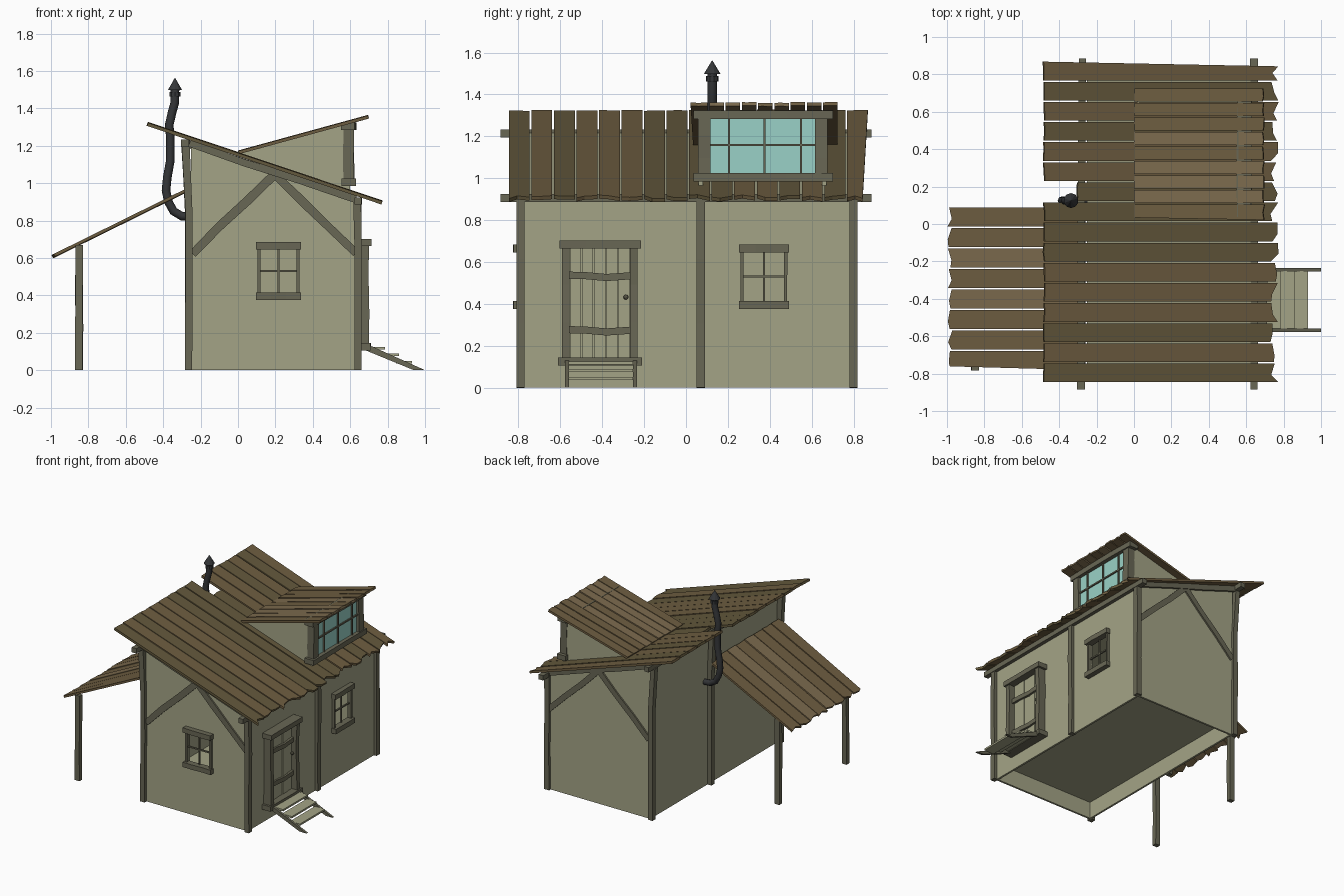
import bpy, bmesh, random
from mathutils import Vector as V

if "Cube" in bpy.data.objects:
    bpy.data.objects.remove(bpy.data.objects["Cube"])

random.seed(4)


def material(name, c):
    m = bpy.data.materials.new(name)
    m.diffuse_color = (*c, 1)
    m.use_nodes = True
    m.node_tree.nodes["Principled BSDF"].inputs["Base Color"].default_value = m.diffuse_color
    return m


PLASTER = material("plaster", (0.37, 0.37, 0.24))
TIMBER = material("timber", (0.14, 0.135, 0.09))
ROOF = [material("plank_dark", (0.125, 0.098, 0.045)), material("plank_mid", (0.155, 0.11, 0.052)),
        material("plank_light", (0.2, 0.145, 0.075))]
IRON = material("iron", (0.035, 0.037, 0.04))
GLASS = material("glass", (0.32, 0.64, 0.57))


def finish(bm, name, *mats):
    bmesh.ops.recalc_face_normals(bm, faces=bm.faces)
    me = bpy.data.meshes.new(name)
    bm.to_mesh(me)
    bm.free()
    for m in mats:
        me.materials.append(m)
    ob = bpy.data.objects.new(name, me)
    bpy.context.collection.objects.link(ob)
    return ob


def prism(bm, pts, d, mi=0):
    a = [bm.verts.new(V(p)) for p in pts]
    b = [bm.verts.new(V(p) + V(d)) for p in pts]
    n = len(a)
    faces = [bm.faces.new(a), bm.faces.new(b[::-1])]
    faces += [bm.faces.new((a[i], b[i], b[(i + 1) % n], a[(i + 1) % n])) for i in range(n)]
    for f in faces:
        f.material_index = mi


def box(bm, x0, x1, y0, y1, z0, z1):
    prism(bm, [(x0, y0, z0), (x1, y0, z0), (x1, y1, z0), (x0, y1, z0)], (0, 0, z1 - z0))


def beam(bm, path, w, h, up=(0, 1, 0), jit=0.004):
    """Slightly crooked timber through the path; h is measured along 'up'."""
    path = [V(p) for p in path]
    if len(path) == 2:
        path = [path[0].lerp(path[1], k / 3) for k in range(4)]
    t = (path[-1] - path[0]).normalized()
    side = t.cross(V(up)).normalized()
    n = side.cross(t)
    rings = []
    for p in path:
        c = p + side * random.uniform(-jit, jit)
        s = 1 + random.uniform(-1, 1) * jit * 20
        rings.append([bm.verts.new(c + side * w / 2 * i * s + n * h / 2 * j)
                      for i, j in ((-1, -1), (1, -1), (1, 1), (-1, 1))])
    for a, b in zip(rings, rings[1:]):
        for i in range(4):
            bm.faces.new((a[i], a[(i + 1) % 4], b[(i + 1) % 4], b[i]))
    bm.faces.new(rings[0])
    bm.faces.new(rings[-1])


def planks(name, a, b, ys, thick, rough, mats, short={}, taper={}):
    """Row of rough boards from a=(x,z) to b=(x,z), top face on that line."""
    bm = bmesh.new()
    o, e = V((a[0], 0, a[1])), V((b[0], 0, b[1]))
    n = V((-(e - o).z, 0, (e - o).x)).normalized()
    last = 0
    for i, (y0, y1) in enumerate(zip(ys, ys[1:])):
        s = short.get(i, 0)
        t0, t1 = taper.get(i, (0, 0))
        r = lambda k: random.uniform(-1, 1) * k
        g = 0.004
        uy = [(s + r(.003), y0 + g), (1 + r(rough), y0 + g + t0), (1 + r(rough), y0 * .6 + y1 * .4),
              (1 + r(rough), y1 - g + t1), (s + r(.003), y1 - g), (s + r(.003), (y0 + y1) / 2)]
        drop = n * random.uniform(0, .005)
        last = (last + random.randint(1, 2)) % len(mats) if len(mats) > 1 else 0
        prism(bm, [o.lerp(e, u) + V((0, y, 0)) - drop for u, y in uy], -n * thick, last)
    return finish(bm, name, *mats)


# plastered walls, hollow, with window openings
bm = bmesh.new()
prism(bm, [(-.25, -.785, 0), (.635, -.785, 0), (.635, -.785, .92), (-.25, -.785, 1.215)], (0, 1.585, 0))
walls = finish(bm, "walls", PLASTER)
bm = bmesh.new()
prism(bm, [(-.235, -.77, -.1), (.62, -.77, -.1), (.62, -.77, .90), (-.235, -.77, 1.19)], (0, 1.555, 0))
cutters = [finish(bm, "room_cutter")]
for dims in ((.12, .315, -.9, -.7, .41, .65), (.55, .75, .275, .475, .41, .65)):
    bm = bmesh.new()
    box(bm, *dims)
    cutters.append(finish(bm, "window_cutter"))
bpy.context.view_layer.objects.active = walls
for c in cutters:
    c.hide_render = True
    md = walls.modifiers.new("cut", 'BOOLEAN')
    md.operation, md.solver, md.object = 'DIFFERENCE', 'EXACT', c
    bpy.ops.object.modifier_apply(modifier=md.name)
    bpy.data.objects.remove(c)
bm = bmesh.new()
box(bm, -.24, .625, -.775, .79, .13, .15)
finish(bm, "floor", PLASTER)

# corner and middle posts, purlins, rafters, braces
bm = bmesh.new()
for y in (-.79, .07, .80):
    beam(bm, [(.64, y, 0), (.64, y, .92)], .04, .04)
    beam(bm, [(-.262, y, 0), (-.262, y, .5), (-.265, y, .85), (-.282, y, 1.2)], .04, .04)
finish(bm, "wall_posts", TIMBER)
bm = bmesh.new()
for x, z in ((-.28, 1.213), (.643, .905)):
    beam(bm, [(x, -.885, z), (x, .885, z)], .04, .038, (0, 0, 1))
for y in (-.79, .80):
    beam(bm, [(-.26, y, 1.21), (.63, y, .915)], .04, .035)
finish(bm, "purlins_and_rafters", TIMBER)
bm = bmesh.new()
for y in (-.785, .80):
    for x, z in ((-.245, .625), (.63, .625)):
        beam(bm, [(x, y, z), (.195, y, 1.045)], .045, .024)
finish(bm, "gable_braces", TIMBER)

# main roof and lean-to roof
n = 16
ys = [-.85 + 1.722 * i / n for i in range(n + 1)]
planks("main_roof", (-.478, 1.327), (.752, .915), ys, .018, .018, ROOF[:2],
       short={9: .145}, taper={15: (0, -.025)})
ys = [-.785 + .878 * i / 8 for i in range(9)]
planks("lean_to_roof", (-.265, .972), (-.983, .618), ys, -.016, .018, ROOF[1:], taper={0: (.02, 0)})
bm = bmesh.new()
for y in (-.765, .065):
    beam(bm, [(-.848, y, 0), (-.85, y, .668)], .04, .035)
finish(bm, "lean_to_posts", TIMBER)

# dormer: cheeks, frame, glazing, roof
bm = bmesh.new()
for y in (.06, .65):
    prism(bm, [(.02, y, 1.15), (.6, y, .965), (.6, y, 1.318), (.02, y, 1.162)], (0, .02, 0))
finish(bm, "dormer_cheeks", PLASTER)
bm = bmesh.new()
for y in (.087, .645):
    beam(bm, [(.592, y, .99), (.592, y, 1.31)], .055, .06)
for z in (1.005, 1.304):
    beam(bm, [(.59, .037, z), (.59, .702, z)], .08, .04, (0, 0, 1))
for y in (.205, .375, .55):
    box(bm, .595, .61, y - .005, y + .005, 1.02, 1.29)
box(bm, .595, .61, .11, .63, 1.153, 1.164)
finish(bm, "dormer_frame", TIMBER)
bm = bmesh.new()
box(bm, .585, .6, .1, .63, 1.01, 1.3)
finish(bm, "dormer_glass", GLASS)
ys = [.03 + .698 * i / 9 for i in range(10)]
planks("dormer_roof", (.0, 1.176), (.69, 1.365), ys, .017, .008, ROOF[1:], taper={0: (-.012, 0)})

# small windows: lintel, sill, jambs and glazing bars
def window(name, centre, along, out):
    bm = bmesh.new()
    c, a, o = V(centre), V(along), V(out)
    z = V((0, 0, 1))
    for dz in (.135, -.135):
        beam(bm, [c - a * .12 + z * dz + o * .008, c + a * .12 + z * dz + o * .008], .05, .038, z, .003)
    for s in (-1, 1):
        beam(bm, [c + a * s * .104 - z * .13, c + a * s * .104 + z * .13], .016, .032, o, .001)
    beam(bm, [c - z * .13 - o * .005, c + z * .13 - o * .005], .01, .012, o, 0)
    beam(bm, [c - a * .1 - o * .005, c + a * .1 - o * .005], .012, .01, z, 0)
    finish(bm, name, TIMBER)


window("front_window", (.216, -.79, .53), (1, 0, 0), (0, -1, 0))
window("side_window", (.64, .372, .53), (0, 1, 0), (1, 0, 0))

# door: frame, boards, ledges, knob
bm = bmesh.new()
for y in (-.575, -.25):
    beam(bm, [(.667, y, .13), (.667, y, .675)], .06, .036)
for z, e in ((.683, .005), (.125, .01)):
    beam(bm, [(.672, -.6 - e, z), (.672, -.22 + e, z)], .078, .038, (0, 0, 1), .002)
finish(bm, "door_frame", TIMBER)
bm = bmesh.new()
w = .29 / 5
for i in range(5):
    y = -.557 + w * i
    box(bm, .63, .654 + .003 * (i % 2), y + .002, y + w - .002, .14, .67)
finish(bm, "door_boards", PLASTER)
bm = bmesh.new()
for z in (.27, .53):
    beam(bm, [(.662, -.557, z + .007), (.662, -.48, z + .005), (.662, -.38, z - .004), (.662, -.268, z + .004)],
         .02, .034, (0, 0, 1), .001)
finish(bm, "door_ledges", TIMBER)
bm = bmesh.new()
bmesh.ops.create_icosphere(bm, subdivisions=2, radius=.012)
bmesh.ops.translate(bm, verts=bm.verts, vec=(.672, -.287, .432))
finish(bm, "door_knob", TIMBER)

# entrance steps
bm = bmesh.new()
for y in (-.577, -.253):
    prism(bm, [(.66, y, .145), (.71, y, .13), (1, y, 0), (.94, y, 0), (.66, y, .115)], (0, .018, 0))
finish(bm, "step_stringers", TIMBER)
bm = bmesh.new()
for x, z in ((.70, .125), (.775, .09), (.845, .05)):
    box(bm, x, x + .085, -.56, -.252, z - .014, z)
finish(bm, "step_treads", PLASTER)

# bent stove pipe with cap
cu = bpy.data.curves.new("stove_pipe", 'CURVE')
cu.dimensions, cu.bevel_depth, cu.bevel_resolution, cu.use_fill_caps = '3D', .023, 2, True
pts = [(-.24, .82), (-.30, .823), (-.345, .85), (-.372, .90), (-.385, .96), (-.378, 1.03), (-.362, 1.12),
       (-.362, 1.25), (-.368, 1.31), (-.352, 1.38), (-.338, 1.43), (-.337, 1.5)]
sp = cu.splines.new('POLY')
sp.points.add(len(pts) - 1)
for p, (x, z) in zip(sp.points, pts):
    p.co = (x, .125, z, 1)
cu.materials.append(IRON)
bpy.context.collection.objects.link(bpy.data.objects.new("stove_pipe", cu))
bm = bmesh.new()
for r0, r1, h, z in ((.03, .03, .025, 1.475), (.04, .001, .065, 1.53)):
    res = bmesh.ops.create_cone(bm, cap_ends=True, segments=10, radius1=r0, radius2=r1, depth=h)
    bmesh.ops.translate(bm, verts=res["verts"], vec=(-.337, .125, z))
finish(bm, "pipe_cap", IRON)
